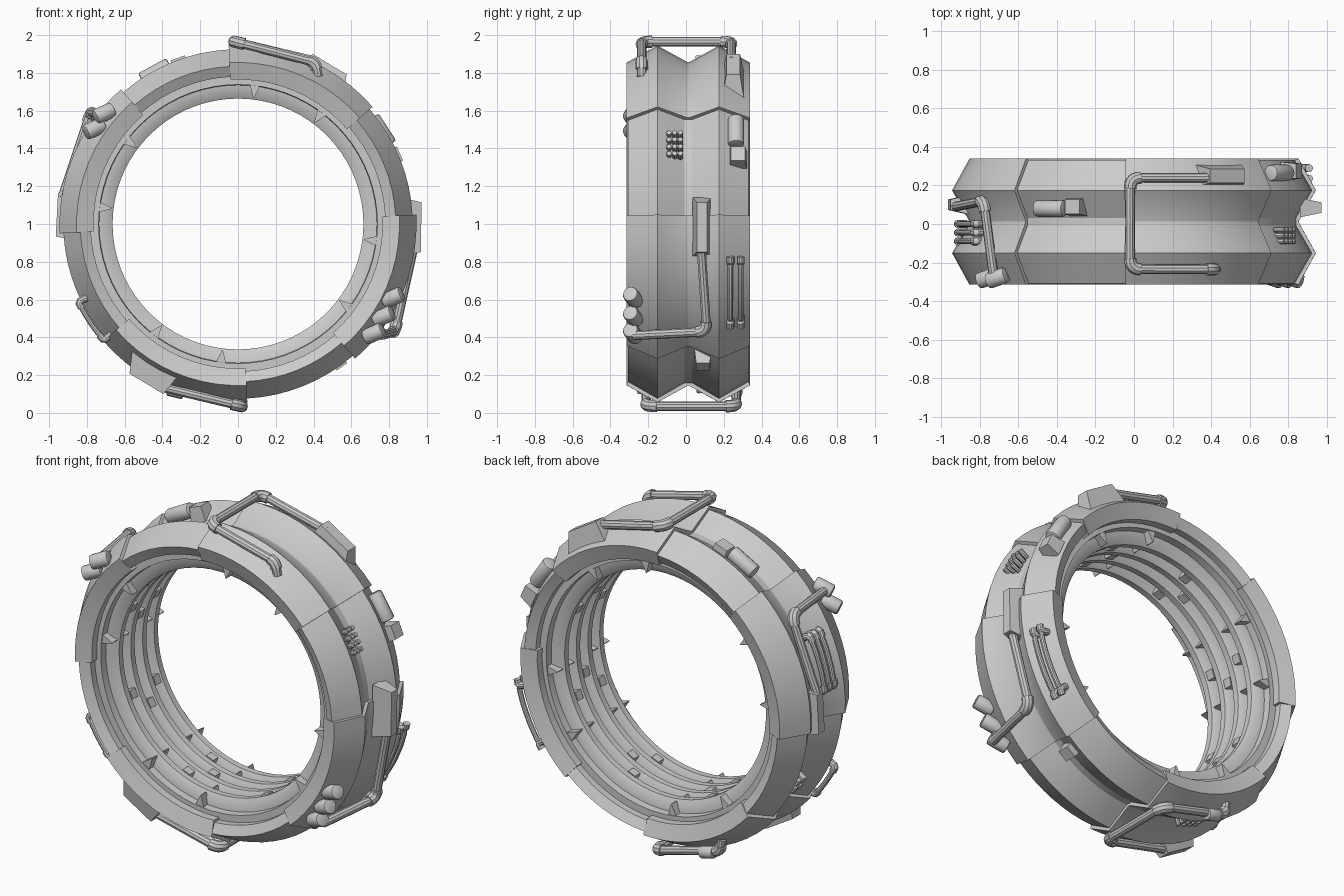
import bpy, bmesh, math
from mathutils import Vector, Matrix

if "Cube" in bpy.data.objects:
    bpy.data.objects.remove(bpy.data.objects["Cube"])

C = 0.012  # centre of the ring along y
R = math.radians


def P(a, r, y):
    return Vector((r * math.cos(R(a)), y, 1 + r * math.sin(R(a))))


def frame(a, r, y):
    """Local x = tangent, y = ring axis, z = radial outwards."""
    t = Vector((math.sin(R(a)), 0, -math.cos(R(a))))
    n = Vector((math.cos(R(a)), 0, math.sin(R(a))))
    m = Matrix((t, Vector((0, 1, 0)), n)).transposed().to_4x4()
    return Matrix.Translation(P(a, r, y)) @ m


def finish(bm, name):
    bmesh.ops.recalc_face_normals(bm, faces=bm.faces)
    me = bpy.data.meshes.new(name)
    bm.to_mesh(me)
    bm.free()
    ob = bpy.data.objects.new(name, me)
    bpy.context.collection.objects.link(ob)
    return ob


def sweep(name, prof, a0, a1, n):
    """Revolve a closed (radius, y) profile about the ring axis."""
    bm = bmesh.new()
    full = abs(a1 - a0) >= 360
    rows = [[bm.verts.new(P(a0 + (a1 - a0) * i / n, r, C + y)) for r, y in prof]
            for i in range(n if full else n + 1)]
    k = len(prof)
    for i in range(n):
        p, q = rows[i], rows[(i + 1) % len(rows)]
        for j in range(k):
            bm.faces.new((p[j], p[(j + 1) % k], q[(j + 1) % k], q[j]))
    if not full:
        bm.faces.new(rows[0])
        bm.faces.new(rows[-1])
    return finish(bm, name)


def block(name, mat, sx, sy, h, tx=0.8, ty=0.8, shift=0.0):
    """Box with a tapered top; base at local z = 0."""
    bm = bmesh.new()
    bmesh.ops.create_cube(bm, size=1)
    for v in bm.verts:
        top = v.co.z > 0
        v.co = Vector((v.co.x * sx * (tx if top else 1) + (shift if top else 0),
                       v.co.y * sy * (ty if top else 1), h if top else 0))
    bm.transform(mat)
    return finish(bm, name)


def cyl(name, centre, axis, r, length, seg=16):
    bm = bmesh.new()
    bmesh.ops.create_cone(bm, cap_ends=True, segments=seg, radius1=r, radius2=r, depth=length)
    rim = [e for e in bm.edges if any(len(f.verts) > 4 for f in e.link_faces)]
    bmesh.ops.bevel(bm, geom=rim, offset=r * 0.25, segments=2, affect='EDGES', profile=0.5)
    q = Vector(axis).to_track_quat('Z', 'Y').to_matrix().to_4x4()
    bm.transform(Matrix.Translation(centre) @ q)
    return finish(bm, name)


def tube(name, pts, r):
    cu = bpy.data.curves.new(name, 'CURVE')
    cu.dimensions = '3D'
    cu.bevel_depth, cu.bevel_resolution, cu.use_fill_caps = r, 3, True
    s = cu.splines.new('POLY')
    s.points.add(len(pts) - 1)
    for p, co in zip(s.points, pts):
        p.co = (*co, 1)
    tmp = bpy.data.objects.new(name, cu)
    bpy.context.collection.objects.link(tmp)
    dg = bpy.context.evaluated_depsgraph_get()
    me = bpy.data.meshes.new_from_object(tmp.evaluated_get(dg))
    bpy.data.objects.remove(tmp)
    ob = bpy.data.objects.new(name, me)
    bpy.context.collection.objects.link(ob)


def pipe(name, pts, r=0.025, fillet=0.055, collar=True):
    """Pipe with rounded corners and thicker elbow fittings."""
    pts = [Vector(p) for p in pts]
    path = [pts[0]]
    for a, b, c in zip(pts, pts[1:], pts[2:]):
        f = min(fillet, (b - a).length * 0.45, (c - b).length * 0.45)
        s, e = b + (a - b).normalized() * f, b + (c - b).normalized() * f
        arc = [s * (1 - t) ** 2 + b * 2 * t * (1 - t) + e * t * t for t in (i / 6 for i in range(7))]
        path += arc
        if collar:
            tube(name + "_elbow", arc, r * 1.3)
    tube(name, path + [pts[-1]], r)


# Outer shell: four raised and four lower double-ridged plates
def shell(re, rr, rv, ri, w, flat):
    return [(ri, -w + .03), (re, -w), (rr, -.163), (rv, -flat), (rv, flat),
            (rr, .163), (re, w), (ri, w - .03)]


for k in range(4):
    sweep("raised_plate", shell(.855, .945, .858, .765, .327, .006), 41 + 90 * k, 93 + 90 * k, 10)
    sweep("lower_plate", shell(.835, .925, .842, .78, .32, .02), 3 + 90 * k, 41 + 90 * k, 8)

# Inner core with four chamfered ribs
prof = [(.80, -.25), (.738, -.25)]
ribs = (-.165, -.055, .055, .165)
for y in ribs:
    prof += [(.735, y - .042), (.70, y - .038), (.664, y - .018),
             (.664, y + .018), (.70, y + .038), (.735, y + .042)]
prof += [(.738, .25), (.80, .25)]
sweep("inner_core", prof, 0, 360, 72)

# Spacer blocks in the grooves and pointed teeth at both mouths
for k in range(8):
    for j, y in enumerate((-.11, 0, .11)):
        a = 22.5 + 45 * k + (8 if j == 1 else 0)
        block("groove_spacer", frame(a, .668, C + y), .05, .05, .08, 1.2, 1)
for k in range(4):
    for a in (53, 83):
        for y in (-.22, .22, -.11, .11):
            block("inner_tooth", frame(a + 90 * k, .672, C + y), .004, .05, .075, 15, 1)

# Rails at the top and bottom with wedge-shaped housings
top = [(.425, -.235, 1.78), (.41, -.235, 1.855), (-.02, -.235, 1.965),
       (-.02, .24, 1.965), (.42, .24, 1.86)]
pipe("top_rail", top)
pipe("bottom_rail", [(-x, .03 - y, 2 - z) for x, y, z in top])
cyl("bottom_rail_collar", (-.33, .265, .115), (-.97, 0, .25), .034, .09)
for a, y in ((59, .25), (239, -.22)):
    block("rail_housing", frame(a, .84, y), .29, .12, .135, .72, .6, -.02)

# Side rails ending in short canisters
pipe("right_rail", [(.93, .08, .88), (.83, .11, .43), (.76, -.28, .41)])
pipe("left_rail", [(-.93, .09, 1.14), (-.78, .12, 1.59), (-.73, -.26, 1.58)])
block("right_rail_housing", frame(-1, .86, .085), .31, .10, .11, .85, .55)
block("left_rail_housing", frame(177, .86, .10), .27, .10, .10, .85, .55)
for x, z in ((.82, .61), (.77, .51), (.72, .42)):
    cyl("right_canister", (x, -.28, z), (.85, -.3, .38), .042, .11)
for x, z in ((-.71, 1.585), (-.76, 1.505)):
    cyl("left_canister", (x, -.28, z), (-.85, -.3, -.38), .042, .11)


# Slim curved grab bars
def grab_bar(y, a0, a1, r):
    pts = [P(a0, r - .06, y)] + [P(a0 + (a1 - a0) * t / 3, r, y) for t in range(4)]
    pipe("grab_bar", pts + [P(a1, r - .06, y)], .015, .03, False)
    for a in (a0, a1):
        s = 1 if a == a0 else -1
        tube("grab_bar_end", [P(a, r - .05, y), P(a, r - .01, y), P(a + s * .6, r, y),
                              P(a + s * 2.2, r, y)], .021)


for y in (.235, .29):
    grab_bar(y, -13, -34, .925)
for y in (-.09, -.045, 0):
    grab_bar(y, 152, 172, .925)
grab_bar(-.2, 206, 221, .94)


# Clusters of small studs
def studs(a, y, r, nx=4, ny=3):
    for i in range(nx):
        for j in range(ny):
            aa = a + (i - (nx - 1) / 2) * 2.6
            cyl("stud", P(aa, r, y + (j - (ny - 1) / 2) * .03), P(aa, 1, 0) - P(aa, 0, 0), .014, .06, 8)


studs(28, -.06, .888)
studs(250, .10, .90)
for i in (-1, 1):
    for j in (-1, 1):
        block("vent_tile", frame(207 + i * 1.6, .86, .10 + j * .024), .042, .04, .06, .8, .8)

# Tangential capsules with neighbouring boxes, plus a single lower box
for a, y, b, r in ((33, .265, 23.5, .90), (118.5, .08, 110, .91)):
    t = frame(a, r, y).to_3x3() @ Vector((1, 0, 0))
    cyl("capsule", P(a, r, y), t, .043, .17)
    block("capsule_box", frame(b, .85, y + .01), .10, .095, .085, .8, .8)
block("lower_box", frame(-54, .85, .09), .08, .09, .085, .85, .8)

# Smooth shading with sharp edges kept
for ob in bpy.context.collection.objects:
    ob.select_set(True)
    bpy.context.view_layer.objects.active = ob
bpy.ops.object.shade_smooth_by_angle(angle=R(30))
